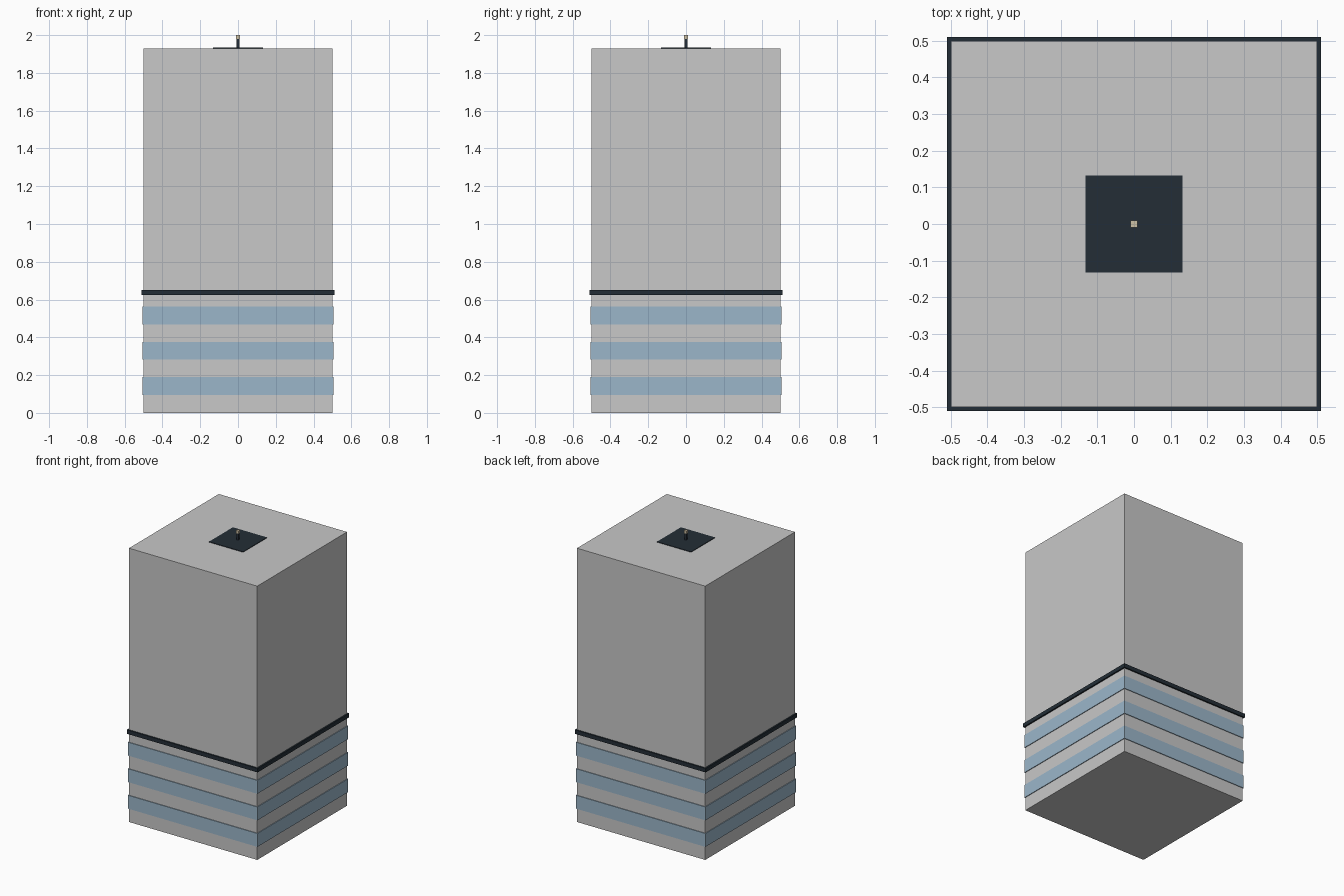
import bpy

default = bpy.data.objects.get("Cube")
if default:
    bpy.data.objects.remove(default, do_unlink=True)


def make_material(name, rgb):
    mat = bpy.data.materials.new(name)
    mat.use_nodes = True
    colour = (*rgb, 1.0)
    mat.diffuse_color = colour
    mat.node_tree.nodes["Principled BSDF"].inputs["Base Color"].default_value = colour
    return mat


def make_box(name, width, bottom, top, mat):
    """Square box centred on the vertical axis."""
    bpy.ops.mesh.primitive_cube_add(size=1, location=(0, 0, (bottom + top) / 2))
    obj = bpy.context.object
    obj.name = name
    obj.scale = (width, width, top - bottom)
    bpy.ops.object.transform_apply(location=False, rotation=False, scale=True)
    obj.data.materials.append(mat)
    return obj


concrete = make_material("light grey concrete", (0.58, 0.58, 0.58))
glass = make_material("pale blue glass", (0.33, 0.47, 0.59))
trim = make_material("dark slate", (0.017, 0.027, 0.037))
cream = make_material("cream", (0.62, 0.54, 0.38))

# Tower body
make_box("tower_body", 1.0, 0.0, 1.93, concrete)

# Wraparound window bands, one per lower storey
storey = 0.187
for i in range(3):
    bottom = 0.095 + i * storey
    make_box(f"window_band_{i + 1}", 1.01, bottom, bottom + 0.094, glass)

# Dark ledge above the lower storeys
make_box("ledge", 1.02, 0.623, 0.651, trim)

# Roof plate with a short lit mast
make_box("roof_plate", 0.266, 1.929, 1.934, trim)
make_box("mast", 0.016, 1.934, 1.98, trim)
make_box("mast_light", 0.02, 1.98, 2.0, cream)
